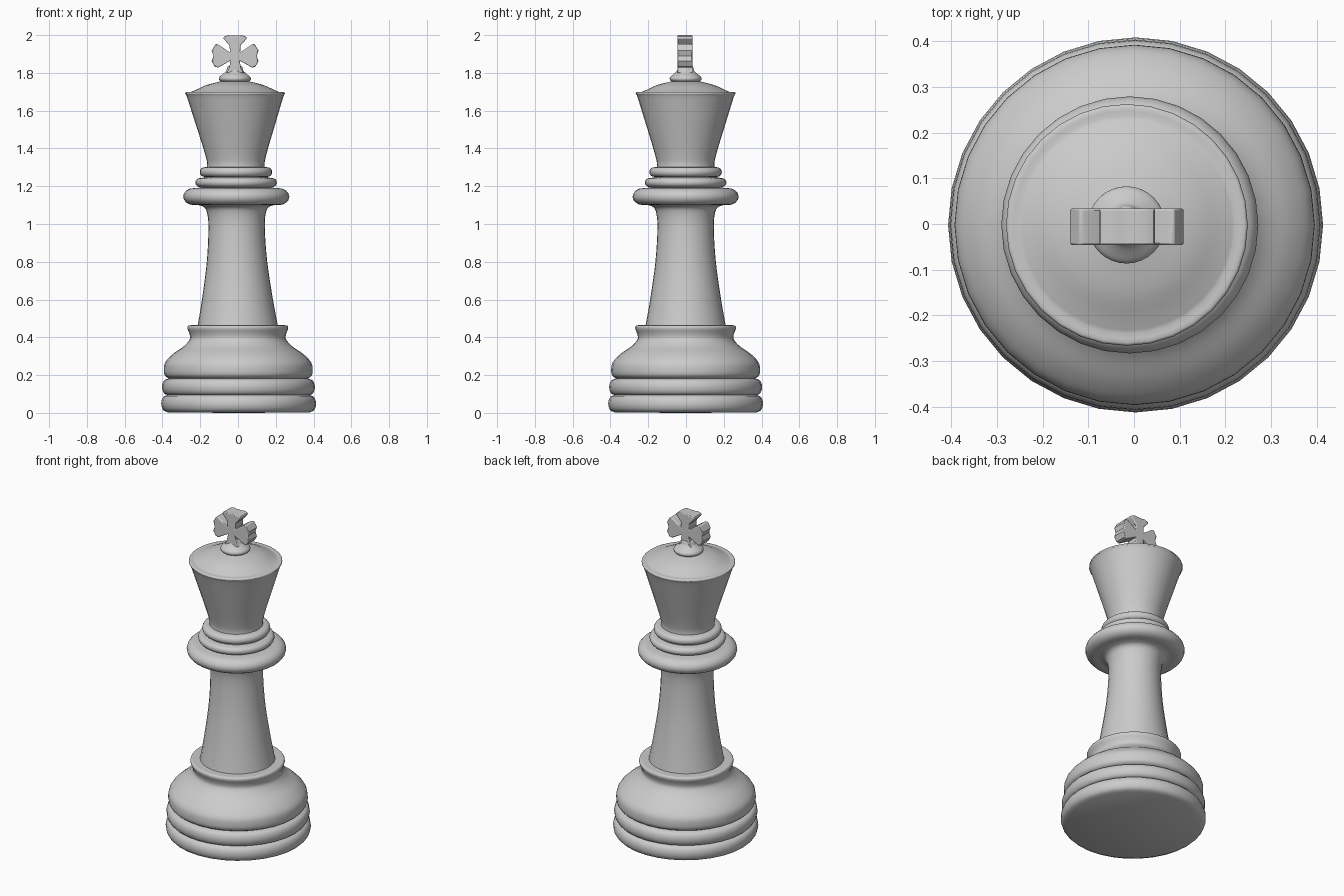
import bpy, bmesh, math

if "Cube" in bpy.data.objects:
    bpy.data.objects.remove(bpy.data.objects["Cube"])

SIDES = 32


def lean(z):
    # the piece leans very slightly to the left towards the top
    return 0.004 - 0.0115 * z


def finish(name, bm, angle):
    bmesh.ops.recalc_face_normals(bm, faces=bm.faces)
    mesh = bpy.data.meshes.new(name)
    bm.to_mesh(mesh)
    bm.free()
    obj = bpy.data.objects.new(name, mesh)
    bpy.context.collection.objects.link(obj)
    bpy.ops.object.select_all(action='DESELECT')
    obj.select_set(True)
    bpy.context.view_layer.objects.active = obj
    bpy.ops.object.shade_smooth_by_angle(angle=math.radians(angle))
    return obj


def bead(r_in, r_out, z0, z1, steps=8):
    """Half-round moulding from z0 up to z1."""
    pts = []
    for i in range(steps + 1):
        a = math.pi * (i / steps - 0.5)
        pts.append((r_in + (r_out - r_in) * math.cos(a),
                    (z0 + z1) / 2 + (z1 - z0) / 2 * math.sin(a)))
    return pts


def curve(points, steps=4):
    """Smooth spline through the given profile points."""
    out = []
    p = [points[0]] + points + [points[-1]]
    for i in range(1, len(p) - 2):
        for s in range(steps):
            t = s / steps
            out.append(tuple(
                0.5 * (2 * b + (c - a) * t + (2 * a - 5 * b + 4 * c - d) * t * t
                       + (3 * b - a - 3 * c + d) * t ** 3)
                for a, b, c, d in zip(p[i - 1], p[i], p[i + 1], p[i + 2])))
    return out + [points[-1]]


def lathe(name, profile, angle=45):
    bm = bmesh.new()
    rings = []
    for r, z in profile:
        n = 1 if r == 0 else SIDES
        rings.append([bm.verts.new((lean(z) + r * math.cos(2 * math.pi * k / SIDES),
                                    -0.002 + r * math.sin(2 * math.pi * k / SIDES), z))
                      for k in range(n)])
    for a, b in zip(rings, rings[1:]):
        for k in range(SIDES):
            j = (k + 1) % SIDES
            quad = [a[k % len(a)], a[j % len(a)], b[j % len(b)], b[k % len(b)]]
            bm.faces.new(list(dict.fromkeys(quad)))
    return finish(name, bm, angle)


# Base: two stacked rings, bell-shaped foot and lip
lathe("base", [(0, 0.0), (0.375, 0.002)]
      + bead(0.383, 0.410, 0.006, 0.092)
      + bead(0.380, 0.405, 0.096, 0.178)
      + curve([(0.368, 0.182), (0.388, 0.197), (0.394, 0.225), (0.386, 0.268),
               (0.345, 0.312), (0.288, 0.352), (0.256, 0.388), (0.255, 0.415),
               (0.267, 0.447), (0.262, 0.462), (0.25, 0.464)])
      + [(0.212, 0.464)])

# Column
lathe("column", curve([(0.212, 0.464), (0.188, 0.6), (0.160, 0.8), (0.149, 0.98),
                       (0.156, 1.06), (0.172, 1.09), (0.20, 1.10)]))

# Collar: wide disc and two smaller rings
lathe("collar", [(0.20, 1.10)]
      + bead(0.225, 0.281, 1.10, 1.19) + [(0.185, 1.193)]
      + bead(0.192, 0.216, 1.196, 1.243) + [(0.17, 1.246)]
      + bead(0.168, 0.192, 1.250, 1.30) + [(0.152, 1.303)])

# Flared head with rounded rim and domed top
lathe("head", curve([(0.152, 1.303), (0.154, 1.335), (0.174, 1.41), (0.214, 1.54),
                     (0.255, 1.672), (0.264, 1.688), (0.261, 1.697), (0.25, 1.699)])
      + curve([(0.238, 1.697), (0.205, 1.711), (0.15, 1.736), (0.075, 1.755)], 3))

# Finial knob carrying the cross
lathe("finial", curve([(0.070, 1.752), (0.083, 1.763), (0.082, 1.778), (0.062, 1.795),
                       (0.045, 1.812), (0.036, 1.835), (0.0, 1.84)], 3), 50)

# Cross with flared arms, half outline mirrored
half = [(0.047, 1.80), (0.032, 1.822), (0.024, 1.865), (0.090, 1.828),
        (0.108, 1.833), (0.124, 1.862), (0.115, 1.890), (0.124, 1.918),
        (0.103, 1.953), (0.088, 1.950), (0.027, 1.908), (0.029, 1.945),
        (0.063, 1.983), (0.058, 1.992), (0.035, 2.0), (0.018, 1.997)]
outline = half + [(-x, z) for x, z in reversed(half)]
bm = bmesh.new()
face = bm.faces.new([bm.verts.new((x - 0.0155, -0.046, z)) for x, z in outline])
ext = bmesh.ops.extrude_face_region(bm, geom=[face])
for v in ext["geom"]:
    if isinstance(v, bmesh.types.BMVert):
        v.co.y = 0.034
bmesh.ops.triangulate(bm, faces=[f for f in bm.faces if len(f.verts) > 4])
cross = finish("cross", bm, 30)
bevel = cross.modifiers.new("soft_edges", 'BEVEL')
bevel.width = 0.005
bevel.segments = 2
bevel.limit_method = 'ANGLE'
bevel.angle_limit = math.radians(50)
